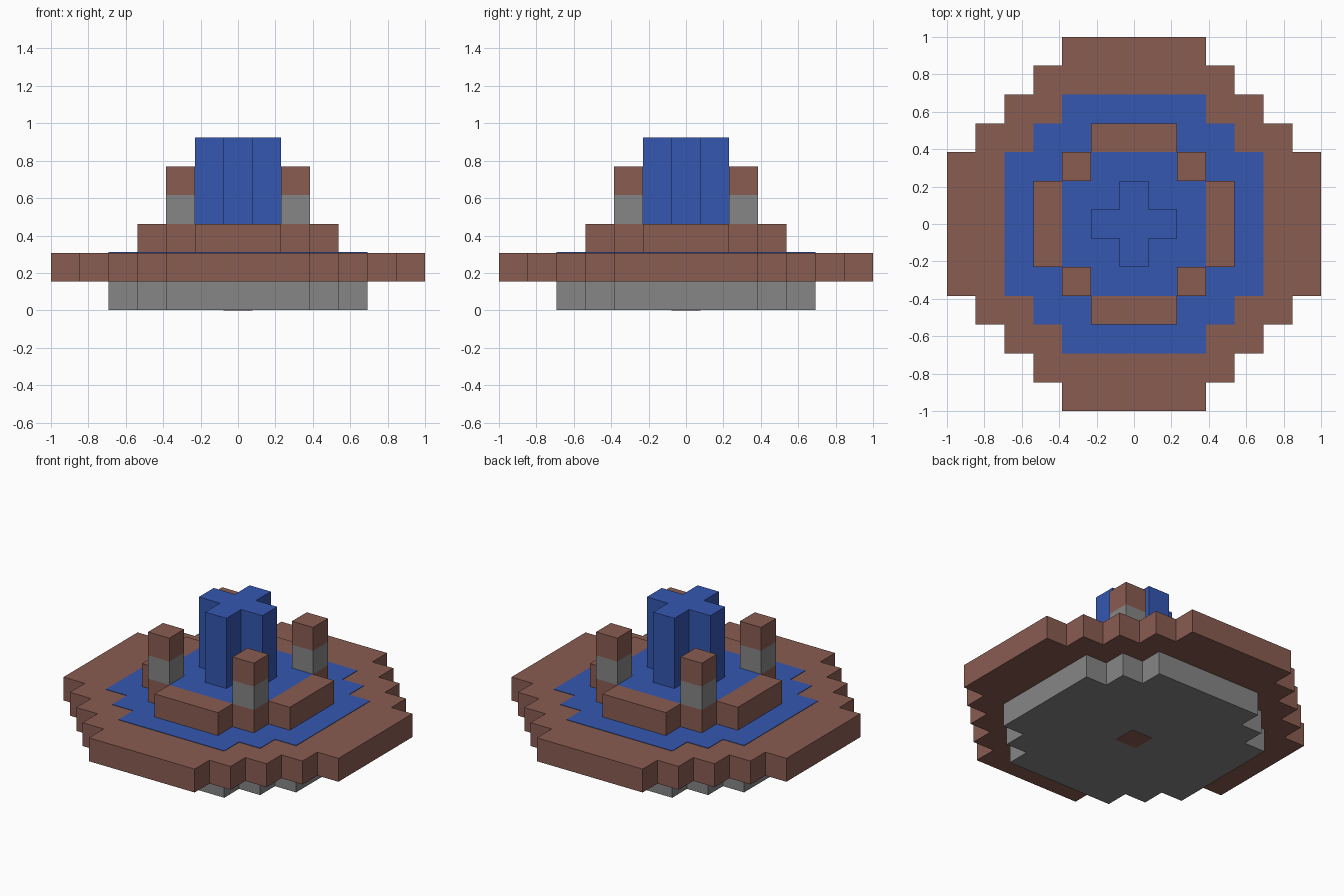
import bpy
import bmesh

cube = bpy.data.objects.get("Cube")
if cube:
    bpy.data.objects.remove(cube, do_unlink=True)

U = 2 / 13        # one block
SKIN = 0.003      # thickness of coloured plates


def material(name, rgb):
    mat = bpy.data.materials.new(name)
    mat.use_nodes = True
    colour = (*rgb, 1)
    mat.diffuse_color = colour
    mat.node_tree.nodes["Principled BSDF"].inputs["Base Color"].default_value = colour
    return mat


BROWN = material("brown_clay", (0.25, 0.107, 0.083))
GREY = material("grey_stone", (0.24, 0.24, 0.24))
BLUE = material("blue_water", (0.034, 0.095, 0.44))


def stepped_outline(reach, half_side):
    """Four-sided outline, in blocks, with its corners cut back in steps."""
    quarter = []
    steps = round(reach - half_side)
    for k in range(steps + 1):
        quarter.append((reach - k, half_side + k))
        if k < steps:
            quarter.append((reach - k - 1, half_side + k))
    points = []
    for _ in range(4):
        points += quarter
        quarter = [(-y, x) for x, y in quarter]
    return points


def prism(name, outline, bottom, top, mat, centre=(0, 0)):
    """Extrude an outline in blocks between two heights in units."""
    bm = bmesh.new()
    base = bm.faces.new([bm.verts.new((x * U, y * U, 0)) for x, y in outline])
    grown = bmesh.ops.extrude_face_region(bm, geom=[base], use_keep_orig=True)
    lifted = [v for v in grown["geom"] if isinstance(v, bmesh.types.BMVert)]
    bmesh.ops.translate(bm, vec=(0, 0, top - bottom), verts=lifted)
    bmesh.ops.recalc_face_normals(bm, faces=bm.faces[:])
    mesh = bpy.data.meshes.new(name)
    bm.to_mesh(mesh)
    bm.free()
    mesh.materials.append(mat)
    obj = bpy.data.objects.new(name, mesh)
    obj.location = (centre[0] * U, centre[1] * U, bottom)
    bpy.context.collection.objects.link(obj)
    return obj


block = stepped_outline(0.5, 0.5)

# Stone foundation with a brown block showing underneath
prism("foundation", stepped_outline(4.5, 2.5), SKIN / 2, U, GREY)
prism("drain_block", block, 0, SKIN, BROWN)

# Wide basin and the lower pool
prism("basin", stepped_outline(6.5, 2.5), U, 2 * U, BROWN)
prism("lower_pool", stepped_outline(4.5, 2.5), 2 * U, 2 * U + SKIN, BLUE)

# Upper pool and the rising water column
prism("upper_pool", stepped_outline(2.5, 1.5), 2 * U, 3 * U, BLUE)
prism("water_column", stepped_outline(1.5, 0.5), 3 * U, 6 * U, BLUE)

# Rim walls round the upper pool
for side, dx, dy in (("left", 1, 0), ("right", -1, 0), ("back", 0, 1), ("front", 0, -1)):
    hx, hy = (0.5, 1.5) if dx else (1.5, 0.5)
    rim = [(-hx, -hy), (hx, -hy), (hx, hy), (-hx, hy)]
    prism(side + "_rim", rim, 2 * U, 3 * U, BROWN, (3 * dx, 3 * dy))

# Corner pillars: brown foot, stone shaft, brown cap
for x, side in ((2, "left"), (-2, "right")):
    for y, end in ((2, "back"), (-2, "front")):
        for level, (part, mat) in enumerate((("foot", BROWN), ("shaft", GREY), ("cap", BROWN)), 2):
            prism(f"{end}_{side}_pillar_{part}", block, level * U, (level + 1) * U, mat, (x, y))
